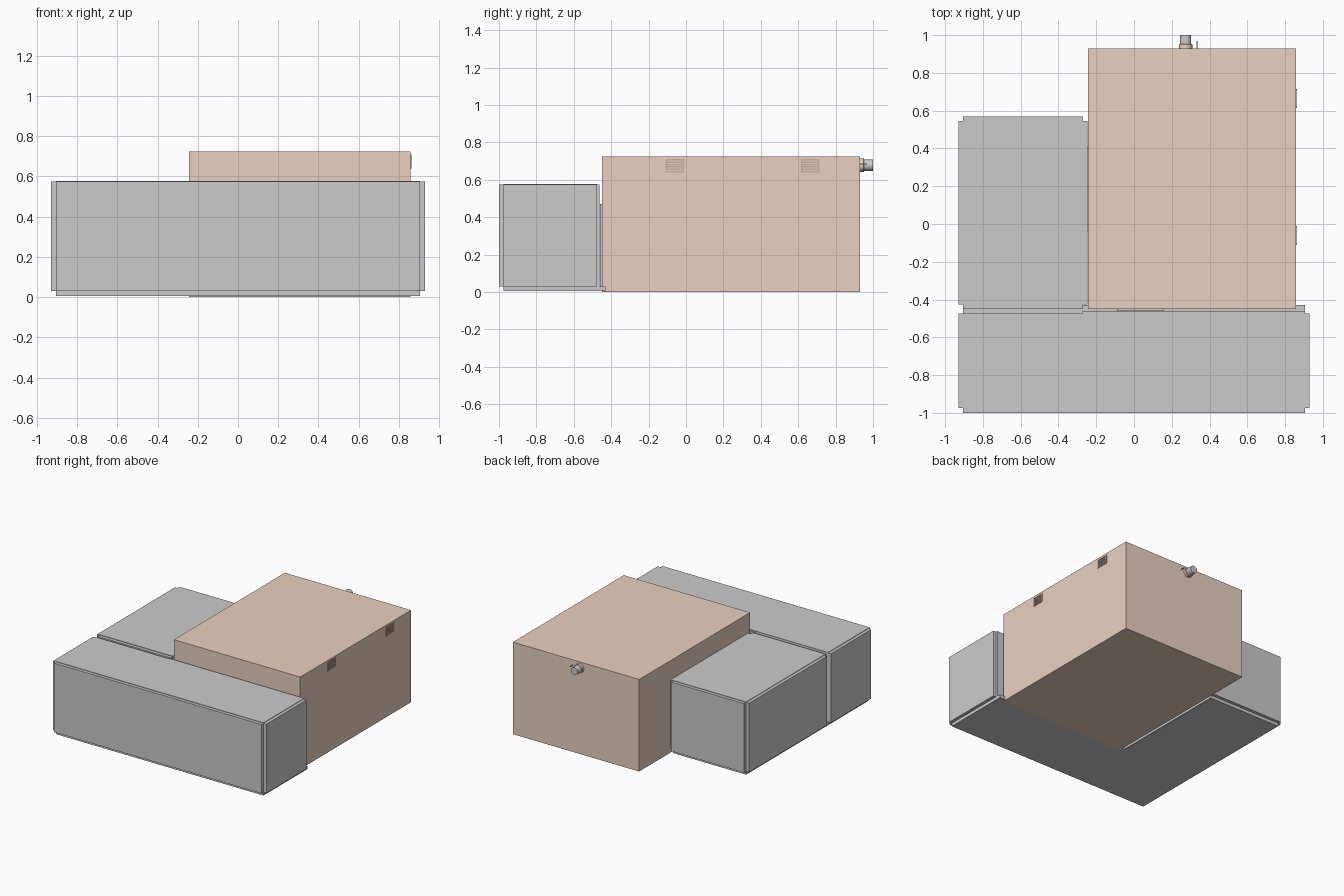
import bpy, bmesh, math
from mathutils import Matrix, Vector

if "Cube" in bpy.data.objects:
    bpy.data.objects.remove(bpy.data.objects["Cube"])


def material(name, color):
    m = bpy.data.materials.new(name)
    m.diffuse_color = color
    m.use_nodes = True
    m.node_tree.nodes["Principled BSDF"].inputs["Base Color"].default_value = m.diffuse_color
    return m


TAN = material("tan", (0.82, 0.64, 0.53, 1))
BROWN = material("dark_tan", (0.6, 0.45, 0.36, 1))


def finish(name, bm, mat=None):
    bmesh.ops.recalc_face_normals(bm, faces=bm.faces)
    me = bpy.data.meshes.new(name)
    bm.to_mesh(me)
    bm.free()
    ob = bpy.data.objects.new(name, me)
    bpy.context.collection.objects.link(ob)
    if mat:
        me.materials.append(mat)
    return ob


def boxes(name, spans, mat=None):
    """One object from several (x0, x1, y0, y1, z0, z1) blocks."""
    bm = bmesh.new()
    for x0, x1, y0, y1, z0, z1 in spans:
        size = Matrix.Diagonal((x1 - x0, y1 - y0, z1 - z0, 1))
        mid = Matrix.Translation(((x0 + x1) / 2, (y0 + y1) / 2, (z0 + z1) / 2))
        bmesh.ops.create_cube(bm, size=1, matrix=mid @ size)
    return finish(name, bm, mat)


def panelled_box(name, x0, x1, y0, y1, back):
    """Wall panels standing proud of a core, leaving notched corners."""
    n = 0.025
    return boxes(name, [
        (x0, x1, y0 + n, y1 - n, 0.03, 0.574),
        (x0 + n, x1 - n, y0, y1 - n + back, 0.03, 0.574),
        (x0 + n, x1 - n, y0 + n, y1 - n, 0.008, 0.578)])


def rod(name, x, z, rings, sides, mat=None):
    """Lathe along +y from (y, radius) rings."""
    bm = bmesh.new()
    loops = []
    for y, r in rings:
        loops.append([bm.verts.new((x + r * math.cos(a), y, z + r * math.sin(a)))
                      for a in (2 * math.pi * i / sides for i in range(sides))])
    for a, b in zip(loops, loops[1:]):
        for i in range(sides):
            j = (i + 1) % sides
            bm.faces.new((a[i], a[j], b[j], b[i]))
    bm.faces.new(loops[0])
    bm.faces.new(loops[-1])
    ob = finish(name, bm, mat)
    bpy.context.view_layer.objects.active = ob
    ob.select_set(True)
    bpy.ops.object.shade_smooth_by_angle(angle=math.radians(35))
    ob.select_set(False)
    return ob


# Grey wings
panelled_box("front_wing", -0.93, 0.93, -1.0, -0.45, 0)
panelled_box("left_wing", -0.93, -0.245, -0.45, 0.57, 0.025)

# L-shaped base and the lining wall behind the front wing
boxes("base_plate", [(-0.905, 0.905, -0.975, -0.43, 0.005, 0.03),
                     (-0.905, -0.275, -0.43, 0.545, 0.005, 0.03)])
boxes("rear_lining", [(-0.275, 0.905, -0.475, -0.462, 0.03, 0.574)])

# Main tan block with door and side panel
boxes("main_block", [(-0.243, 0.857, -0.45, 0.93, 0.0, 0.725)], TAN)
boxes("front_door", [(-0.09, 0.16, -0.46, -0.45, 0.02, 0.47)])
boxes("side_hatch", [(-0.247, -0.243, -0.04, 0.41, 0.03, 0.47)], TAN)

# Louvred vents on the right side
for label, y in (("front", -0.06), ("rear", 0.665)):
    h, z0, z1 = 0.05, 0.64, 0.71
    parts = [(0.857, 0.862, y - h, y - h + 0.008, z0, z1),
             (0.857, 0.862, y + h - 0.008, y + h, z0, z1)]
    parts += [(0.857, 0.861, y - h, y + h, z0 + 0.0125 * i, z0 + 0.0125 * i + 0.0075)
              for i in range(6)]
    boxes(label + "_vent", parts, BROWN)

# Exhaust pipe, collar and probe on the back
rod("pipe_collar", 0.273, 0.678, [(0.928, 0.036), (0.95, 0.036), (0.953, 0.031)], 24, TAN)
rod("exhaust_pipe", 0.273, 0.678, [(0.93, 0.03), (1.0, 0.03)], 24)
rod("probe", 0.334, 0.685, [(0.928, 0.003), (0.968, 0.003)], 8)
